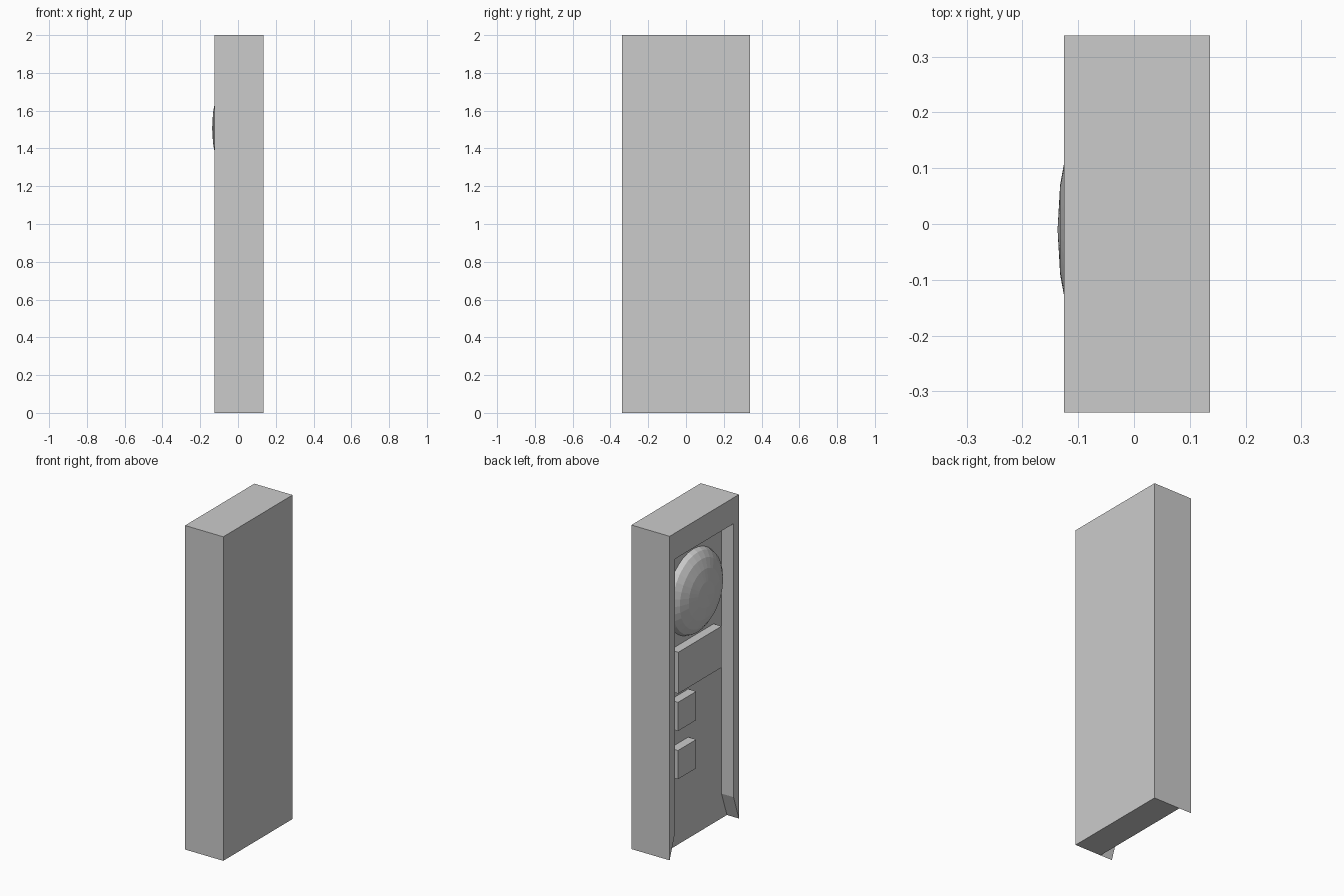
import bpy, bmesh
from mathutils import Matrix

if "Cube" in bpy.data.objects:
    bpy.data.objects.remove(bpy.data.objects["Cube"])

FRONT, FLOOR, BACK = -0.125, -0.043, 0.136   # x of rim, recess floor, rear panel
W, IN = 0.338, 0.285                         # outer and recess half widths


def finish(name, bm):
    bmesh.ops.recalc_face_normals(bm, faces=bm.faces)
    mesh = bpy.data.meshes.new(name)
    bm.to_mesh(mesh)
    bm.free()
    obj = bpy.data.objects.new(name, mesh)
    bpy.context.collection.objects.link(obj)
    return obj


def cabinet():
    # Tall case with a recess that flares out to the full width at the base
    bm = bmesh.new()
    outer = [(-W, 0), (-W, 2), (W, 2), (W, 0)]
    inner = [(IN, 0.152), (IN, 1.84), (-IN, 1.84), (-IN, 0.152)]

    def layer(x, pts):
        return [bm.verts.new((x, y, z)) for y, z in pts]

    rim = layer(FRONT, outer + inner)
    floor = layer(FLOOR, outer[3:] + inner + outer[:1])
    rear = layer(BACK, outer)
    bm.faces.new(rim)
    bm.faces.new(floor)
    bm.faces.new(rear)
    # recess walls
    edge = rim[3:] + rim[:1]
    for i in range(5):
        bm.faces.new((edge[i], edge[i + 1], floor[i + 1], floor[i]))
    # outer sides, top and base
    bm.faces.new((rim[0], rim[1], rear[1], rear[0], floor[5]))
    bm.faces.new((rim[1], rim[2], rear[2], rear[1]))
    bm.faces.new((rim[2], rim[3], floor[0], rear[3], rear[2]))
    bm.faces.new((floor[0], floor[5], rear[0], rear[3]))
    finish("cabinet", bm)


def block(name, y0, y1, z0, z1, x0=-0.098):
    # Raised rectangular block on the recess floor
    bm = bmesh.new()
    m = (Matrix.Translation(((x0 + FLOOR) / 2, (y0 + y1) / 2, (z0 + z1) / 2))
         @ Matrix.Diagonal((FLOOR - x0, y1 - y0, z1 - z0, 1)))
    bmesh.ops.create_cube(bm, size=1, matrix=m)
    finish(name, bm)


def dome():
    # Flattened half sphere with its pole pointing out of the recess
    bm = bmesh.new()
    bmesh.ops.create_uvsphere(bm, u_segments=32, v_segments=10, radius=1)
    bmesh.ops.delete(bm, geom=[v for v in bm.verts if v.co.z < -0.01], context='VERTS')
    m = (Matrix.Translation((FLOOR, -0.01, 1.508))
         @ Matrix.Diagonal((0.094, 0.26, 0.26, 1))
         @ Matrix.Rotation(-1.5707963, 4, 'Y'))
    bmesh.ops.transform(bm, matrix=m, verts=bm.verts)
    finish("round_dome", bm)


cabinet()
dome()
block("wide_panel", -0.207, 0.215, 0.975, 1.23)
for i, z in enumerate((0.745, 0.448)):
    block(f"small_button_{i + 1}", 0.04, 0.218, z, z + 0.177)
